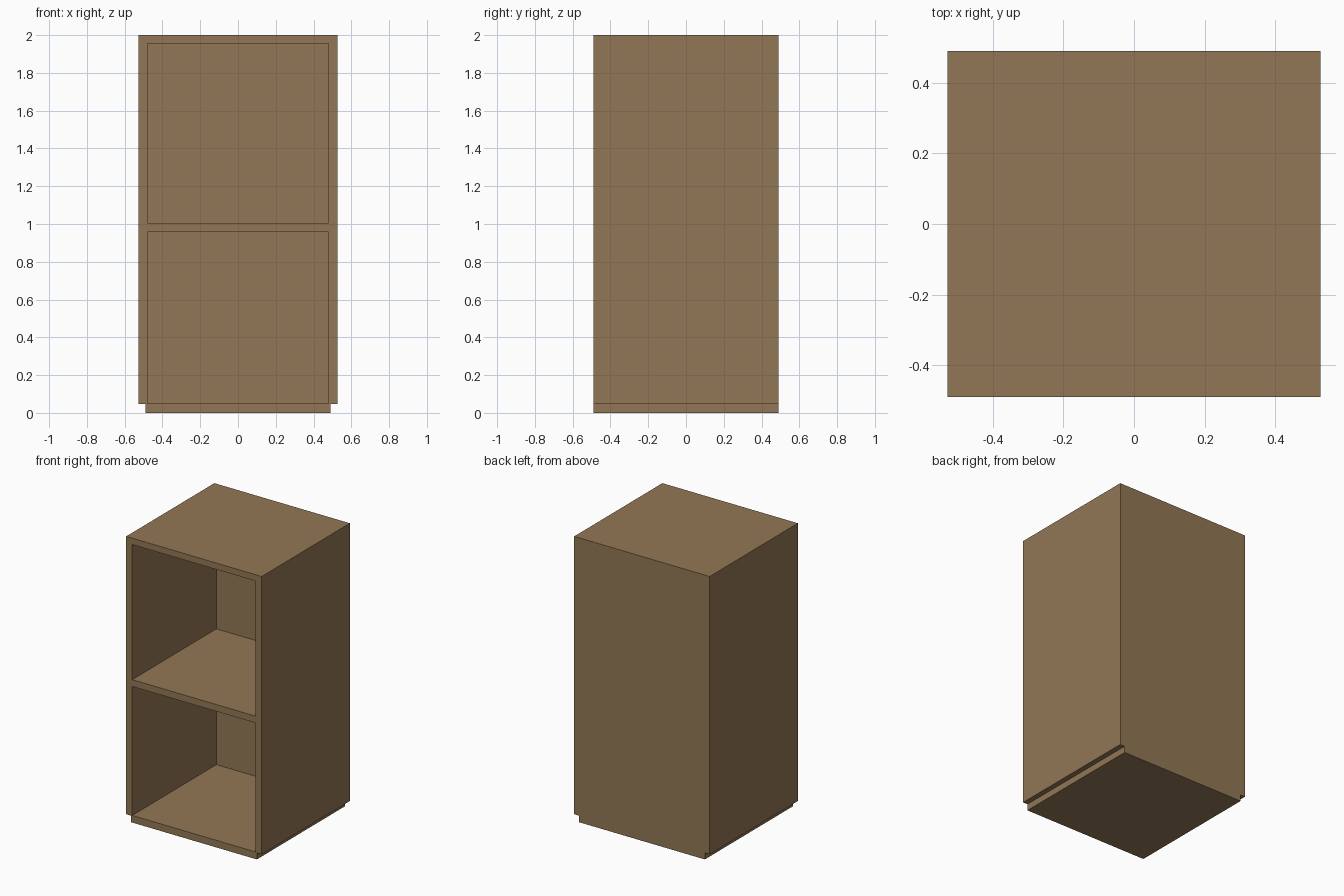
import bpy
import bmesh

if "Cube" in bpy.data.objects:
    bpy.data.objects.remove(bpy.data.objects["Cube"])

wood = bpy.data.materials.new("brown wood")
wood.diffuse_color = (0.29, 0.185, 0.092, 1.0)
wood.use_nodes = True
wood.node_tree.nodes["Principled BSDF"].inputs["Base Color"].default_value = wood.diffuse_color


def board(name, x, y, z):
    """Box-shaped board given its (min, max) range on each axis."""
    bm = bmesh.new()
    bmesh.ops.create_cube(bm, size=1.0)
    for v in bm.verts:
        v.co = [r[1] if c > 0 else r[0] for c, r in zip(v.co, (x, y, z))]
    mesh = bpy.data.meshes.new(name)
    bm.to_mesh(mesh)
    bm.free()
    mesh.materials.append(wood)
    obj = bpy.data.objects.new(name, mesh)
    bpy.context.collection.objects.link(obj)
    return obj


OUT, INN = 0.527, 0.48      # outer and inner half width
FRONT, BACK = -0.49, 0.49
PANEL = 0.445               # inner face of the back panel
FOOT = 0.046                # underside of the side panels

# Side panels
board("left_side", (-OUT, -INN), (FRONT, PANEL), (FOOT, 2.0))
board("right_side", (INN, OUT), (FRONT, PANEL), (FOOT, 2.0))

# Back panel, full width
board("back_panel", (-OUT, OUT), (PANEL, BACK), (FOOT, 2.0))

# Horizontal boards; the base sticks out below the sides
board("base_board", (-0.49, 0.49), (FRONT, BACK), (0.0, 0.05))
board("middle_shelf", (-INN, INN), (FRONT, PANEL), (0.957, 1.005))
board("top_board", (-INN, INN), (FRONT, PANEL), (1.955, 2.0))
